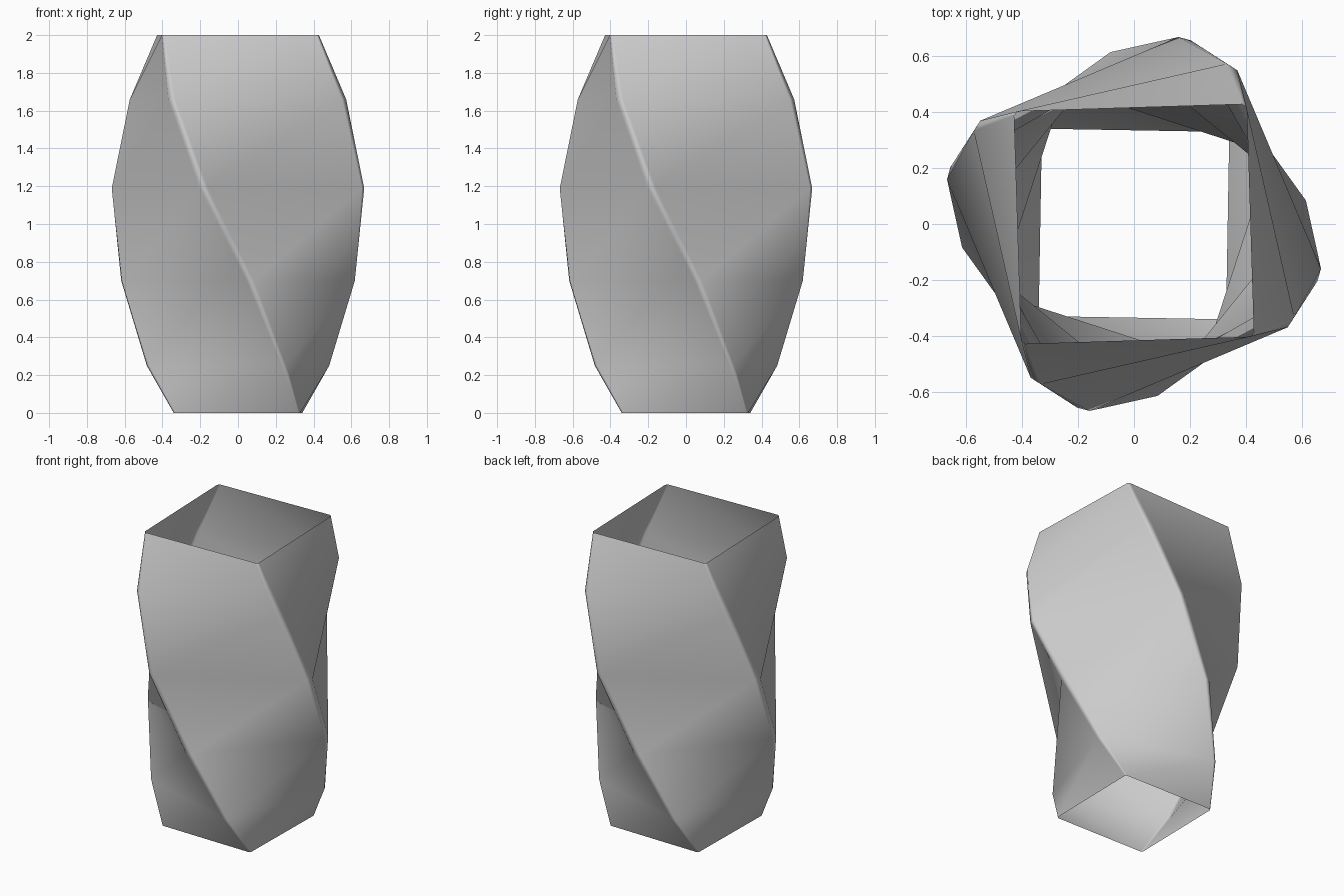
import bpy, bmesh
from math import cos, sin, radians

cube = bpy.data.objects.get("Cube")
if cube:
    bpy.data.objects.remove(cube, do_unlink=True)

# Clay material
clay = bpy.data.materials.new("grey_clay")
clay.use_nodes = True
grey = (0.6, 0.6, 0.6, 1)
clay.diffuse_color = grey
clay.node_tree.nodes["Principled BSDF"].inputs["Base Color"].default_value = grey

# Square rings: height, corner radius, twist, half-angle of the softened corner
RINGS = [
    (0.00, 0.467, 134.0, 0.8),
    (0.25, 0.535, 117.0, 1.5),
    (0.70, 0.620, 96.0, 1.8),
    (1.19, 0.687, 74.7, 1.9),
    (1.66, 0.662, 58.0, 1.9),
    (2.00, 0.578, 46.8, 1.0),
]

bm = bmesh.new()
rings = []
for z, r, twist, soft in RINGS:
    ring = []
    for corner in range(4):
        for side in (-1, 1):
            a = radians(twist + 90 * corner + side * soft)
            ring.append(bm.verts.new((r * cos(a), r * sin(a), z)))
    rings.append(ring)

# Open wall, each panel folded along its outward diagonal
for low, high in zip(rings, rings[1:]):
    for i in range(8):
        j = (i + 1) % 8
        bm.faces.new((low[i], low[j], high[j]))
        bm.faces.new((low[i], high[j], high[i]))

for f in bm.faces:
    f.smooth = True
mesh = bpy.data.meshes.new("twisted_vase_wall")
bm.to_mesh(mesh)
bm.free()
mesh.materials.append(clay)
vase = bpy.data.objects.new("twisted_vase_wall", mesh)
bpy.context.collection.objects.link(vase)

# Keep the broad panels even and the narrow corners soft
normals = vase.modifiers.new("even_panels", 'WEIGHTED_NORMAL')
normals.weight = 80
